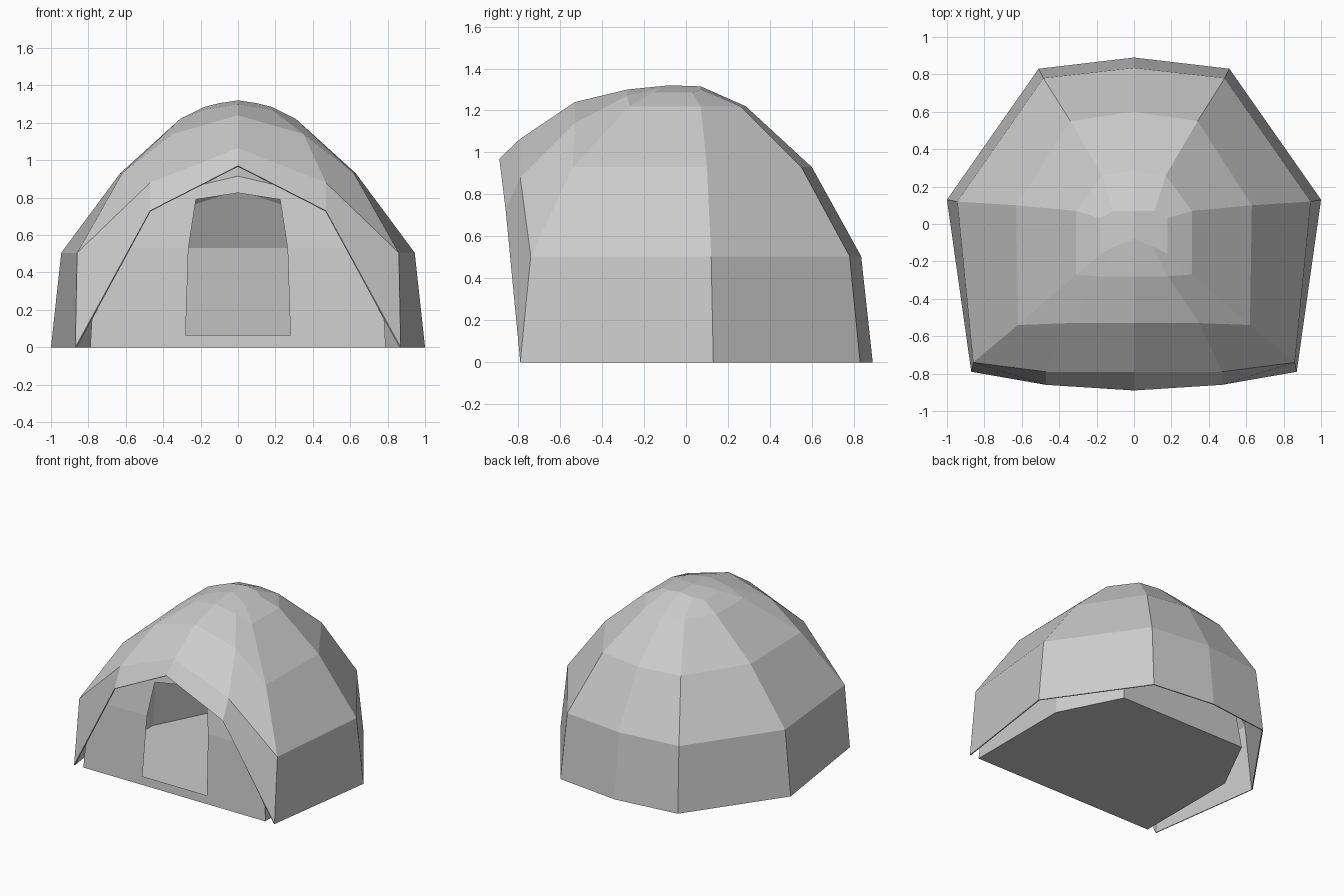
import bpy
import bmesh

cube = bpy.data.objects.get("Cube")
if cube:
    bpy.data.objects.remove(cube, do_unlink=True)

# One plain fabric colour
fabric = bpy.data.materials.new("grey_fabric")
fabric.use_nodes = True
grey = (0.6, 0.6, 0.6, 1)
fabric.diffuse_color = grey
fabric.node_tree.nodes["Principled BSDF"].inputs["Base Color"].default_value = grey


def add_face(bm, points):
    bm.faces.new([bm.verts.new(p) for p in points])


def loft(bm, rings):
    """Join successive rings of equal length with quads."""
    for lower, upper in zip(rings, rings[1:]):
        for i in range(len(lower) - 1):
            add_face(bm, (lower[i], lower[i + 1], upper[i + 1], upper[i]))


def finish_half(name, bm, thickness=0):
    """Weld the half shell, mirror it over x and optionally thicken it inward."""
    bmesh.ops.remove_doubles(bm, verts=bm.verts, dist=0.0005)
    bmesh.ops.recalc_face_normals(bm, faces=bm.faces)
    mesh = bpy.data.meshes.new(name)
    bm.to_mesh(mesh)
    bm.free()
    mesh.materials.append(fabric)
    obj = bpy.data.objects.new(name, mesh)
    bpy.context.collection.objects.link(obj)
    mirror = obj.modifiers.new("mirror", 'MIRROR')
    mirror.use_clip = True
    if thickness:
        solid = obj.modifiers.new("cloth_thickness", 'SOLIDIFY')
        solid.thickness = thickness
        solid.offset = -1
    return obj


# Outer fly: half rings run front centre, front mid, front corner,
# side corner, back corner, back centre
fly_rings = [
    [(0, -.89, .97), (.47, -.86, .73), (.87, -.79, 0),
     (1, .13, 0), (.51, .83, 0), (0, .89, 0)],
    [(0, -.79, 1.065), (.47, -.79, .88), (.86, -.74, .505),
     (.945, .12, .505), (.485, .78, .505), (0, .835, .505)],
    [(0, -.53, 1.24), (.35, -.53, 1.14), (.62, -.54, .93),
     (.63, .1, .93), (.34, .55, .93), (0, .6, .93)],
    [(0, -.28, 1.3), (.18, -.28, 1.27), (.31, -.27, 1.22),
     (.31, .07, 1.22), (.17, .26, 1.22), (0, .285, 1.22)],
    [(0, -.08, 1.32), (.1, -.12, 1.305), (.18, -.16, 1.285),
     (.18, .03, 1.285), (.11, .07, 1.3), (0, .07, 1.315)],
]
bm = bmesh.new()
loft(bm, fly_rings)
add_face(bm, fly_rings[-1])
finish_half("outer_fly", bm, 0.008)

# Inner tent: flat floor, lower walls and domed roof
floor = [(0, -.79, 0), (.79, -.79, 0), (.79, .07, 0), (.55, .545, 0), (0, .545, 0)]
eaves = [(0, -.69, .915), (.45, -.7, .81), (.76, -.75, .53),
         (.75, .07, .53), (.5, .48, .53), (0, .48, .53)]
shoulder = [(0, -.45, 1.06), (.3, -.45, .99), (.55, -.45, .83),
            (.55, .07, .83), (.33, .36, .73), (0, .36, .84)]
crown = [(0, -.2, 1.14), (.12, -.2, 1.12), (.24, -.2, 1.06),
         (.24, .03, 1.06), (.14, .12, 1.05), (0, .14, 1.07)]
bm = bmesh.new()
add_face(bm, floor)
loft(bm, [floor[1:], eaves[2:]])
loft(bm, [eaves, shoulder, crown])
add_face(bm, crown)

# Front wall around the open doorway
wall_edge = [floor[0], floor[1], eaves[2], eaves[1], eaves[0]]
door_edge = [(0, -.785, .065), (.28, -.785, .065), (.265, -.75, .53),
             (.225, -.71, .79), (0, -.7, .825)]
loft(bm, [wall_edge, door_edge])
finish_half("inner_tent", bm)
